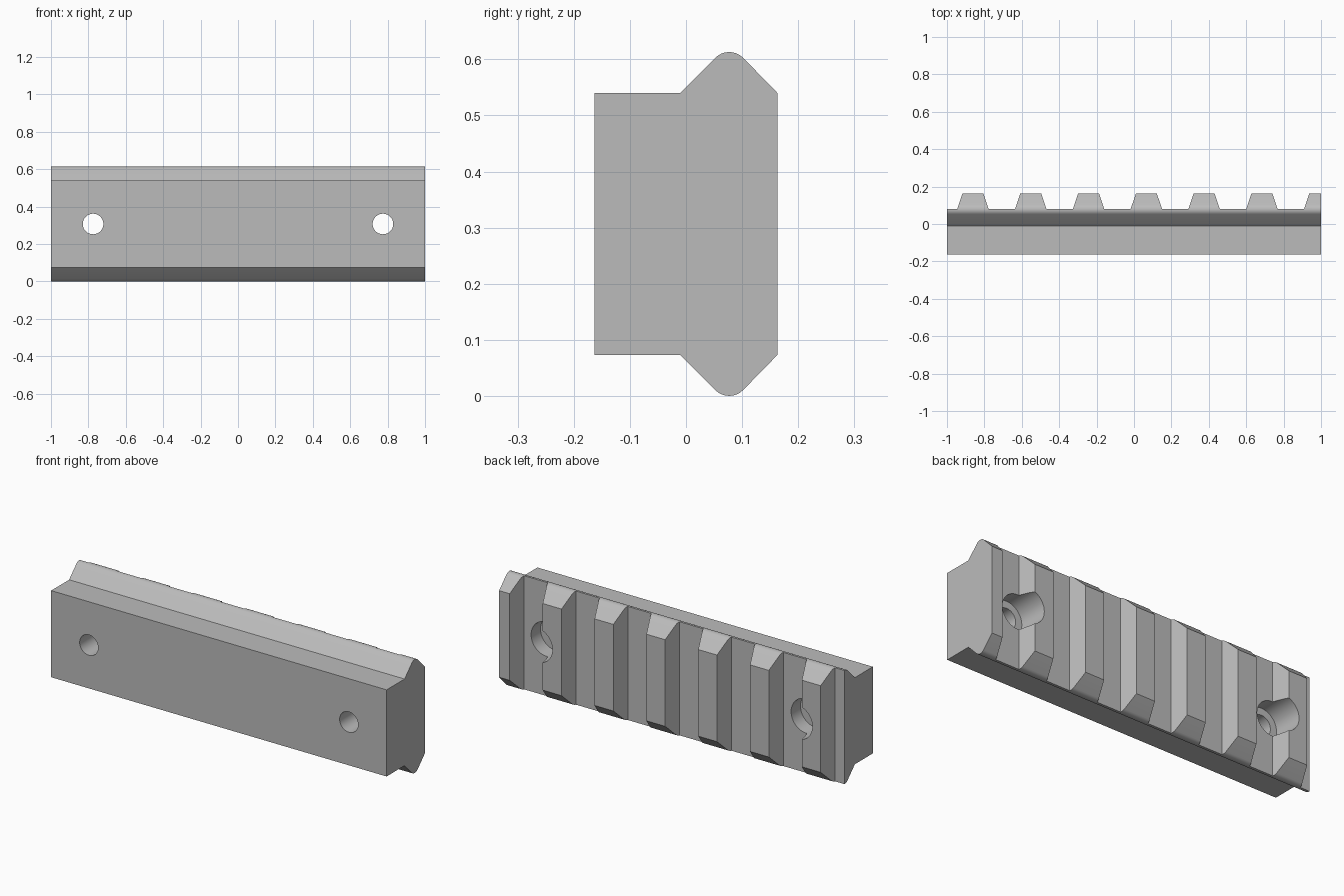
import bpy, bmesh, math
from mathutils import Matrix, Vector

cube = bpy.data.objects.get("Cube")
if cube:
    bpy.data.objects.remove(cube, do_unlink=True)

MID = 0.3066          # mid height of the rail
FLOOR, BACK = 0.08, 0.163
PITCH, FIRST = 0.309, -0.861

grey = bpy.data.materials.new("rail grey")
grey.use_nodes = True
grey.diffuse_color = (0.5, 0.5, 0.5, 1)
grey.node_tree.nodes["Principled BSDF"].inputs["Base Color"].default_value = (0.5, 0.5, 0.5, 1)


def prism(name, points, offset):
    """Extrude a closed outline of 3D points along offset."""
    bm = bmesh.new()
    face = bm.faces.new([bm.verts.new(p) for p in points])
    new = bmesh.ops.extrude_face_region(bm, geom=[face])["geom"]
    bmesh.ops.translate(bm, vec=offset, verts=[v for v in new if isinstance(v, bmesh.types.BMVert)])
    bmesh.ops.recalc_face_normals(bm, faces=bm.faces)
    return finish(name, bm)


def cylinder(name, x, radius, y0, y1):
    """Cylinder along y between y0 and y1."""
    bm = bmesh.new()
    place = Matrix.Translation((x, (y0 + y1) / 2, MID)) @ Matrix.Rotation(math.pi / 2, 4, 'X')
    bmesh.ops.create_cone(bm, cap_ends=True, segments=48, radius1=radius, radius2=radius,
                          depth=y1 - y0, matrix=place)
    return finish(name, bm)


def finish(name, bm):
    mesh = bpy.data.meshes.new(name)
    bm.to_mesh(mesh)
    bm.free()
    mesh.materials.append(grey)
    obj = bpy.data.objects.new(name, mesh)
    bpy.context.collection.objects.link(obj)
    return obj


# Rail body: block with a rounded 45 degree ridge above and below
top = [(-BACK, 0.54), (-0.01, 0.54)]
for i in range(9):
    a = math.radians(135 - i * 90 / 8)
    top.append((0.077 + 0.035 * math.cos(a), 0.578 + 0.035 * math.sin(a)))
top.append((BACK, 0.54))
outline = top + [(y, 2 * MID - z) for y, z in reversed(top)]
rail = prism("rail", [(-1, y, z) for y, z in outline], Vector((2, 0, 0)))

# Cross grooves with sloped walls, leaving the teeth
cutters = []
over = 0.05
for i in range(-1, 6 + 1):
    centre = FIRST + (i + 0.5) * PITCH
    low = PITCH / 2 - 0.084
    high = low + 0.028 * (BACK + over - FLOOR) / (BACK - FLOOR)
    shape = [(centre - low, FLOOR), (centre + low, FLOOR),
             (centre + high, BACK + over), (centre - high, BACK + over)]
    cutters.append(prism("groove_cutter", [(x, y, -0.1) for x, y in shape], Vector((0, 0, 0.9))))

# Screw holes with counterbores from the toothed side
for x in (-0.775, 0.775):
    cutters.append(cylinder("counterbore_cutter", x, 0.0925, 0.0, 0.3))
    cutters.append(cylinder("screw_hole_cutter", x, 0.055, -0.3, 0.25))

bpy.context.view_layer.objects.active = rail
for cutter in cutters:
    cutter.hide_render = True
    mod = rail.modifiers.new("cut", 'BOOLEAN')
    mod.operation, mod.solver, mod.object = 'DIFFERENCE', 'EXACT', cutter
    bpy.ops.object.modifier_apply(modifier=mod.name)
    bpy.data.objects.remove(cutter, do_unlink=True)

for obj in bpy.context.selected_objects:
    obj.select_set(False)
rail.select_set(True)
bpy.ops.object.shade_smooth_by_angle(angle=math.radians(30))
